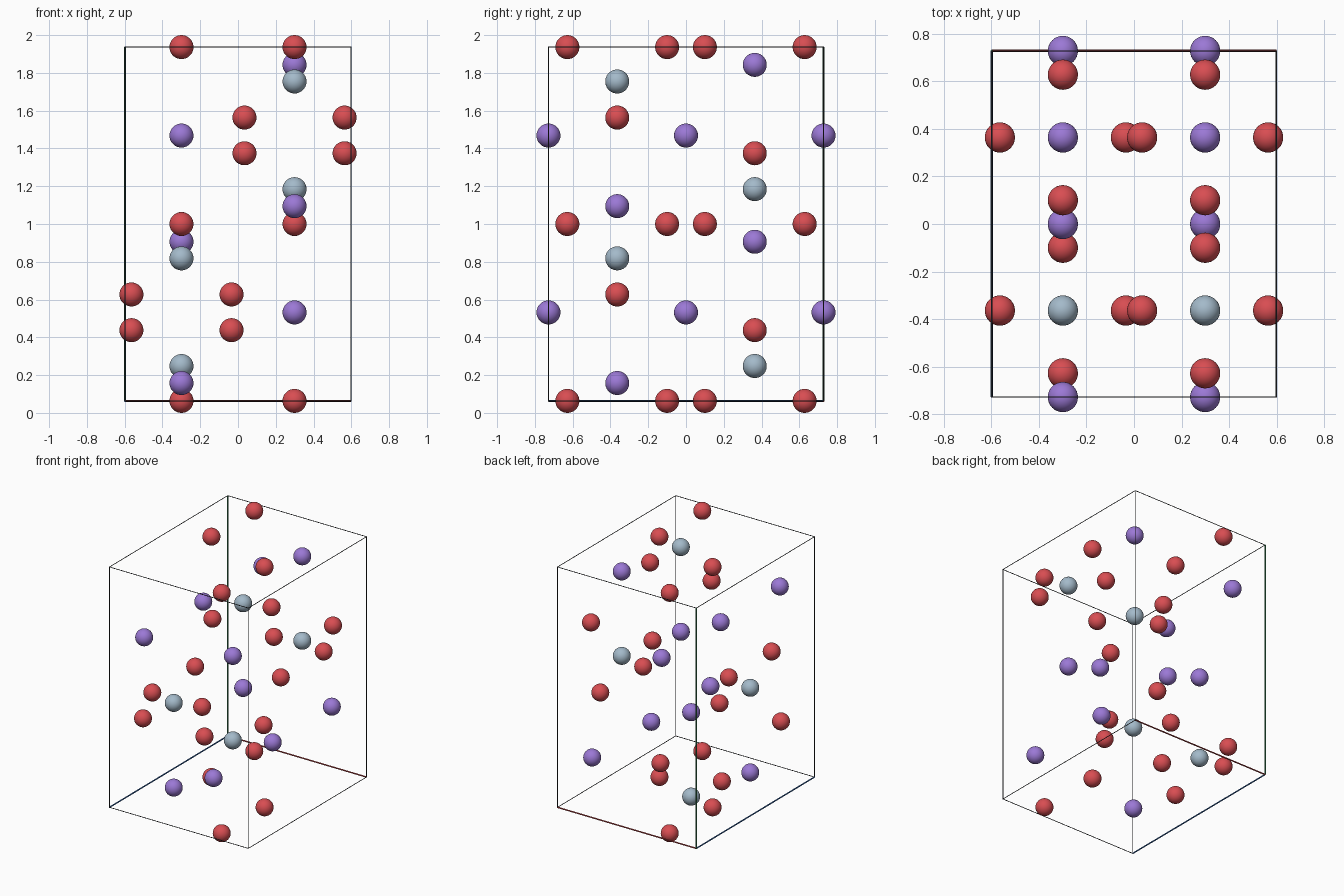
import bpy, bmesh
from mathutils import Vector

if "Cube" in bpy.data.objects:
    bpy.data.objects.remove(bpy.data.objects["Cube"])

# Cell box: half width, half depth, bottom and height
HX, HY, Z0, H = 0.5985, 0.728, 0.0635, 1.873
R = 0.0635                      # ball radius
QX, QY = HX / 2, HY / 2         # quarter planes the balls sit on


def material(name, rgb):
    m = bpy.data.materials.new(name)
    m.diffuse_color = (*rgb, 1)
    m.use_nodes = True
    m.node_tree.nodes["Principled BSDF"].inputs["Base Color"].default_value = m.diffuse_color
    return m


def link(name, mesh, loc=(0, 0, 0)):
    ob = bpy.data.objects.new(name, mesh)
    ob.location = loc
    bpy.context.collection.objects.link(ob)
    return ob


def ball_mesh(name, mat):
    bm = bmesh.new()
    bmesh.ops.create_uvsphere(bm, u_segments=32, v_segments=18, radius=R)
    for f in bm.faces:
        f.smooth = True
    me = bpy.data.meshes.new(name)
    bm.to_mesh(me)
    bm.free()
    me.materials.append(mat)
    return me


def rod(name, a, b, r, mat):
    a, b = Vector(a), Vector(b)
    d = b - a
    bm = bmesh.new()
    bmesh.ops.create_cone(bm, cap_ends=True, segments=12,
                          radius1=r, radius2=r, depth=d.length)
    for f in bm.faces:
        f.smooth = len(f.verts) == 4
    me = bpy.data.meshes.new(name)
    bm.to_mesh(me)
    bm.free()
    me.materials.append(mat)
    ob = link(name, me, (a + b) / 2)
    ob.rotation_mode = 'QUATERNION'
    ob.rotation_quaternion = d.to_track_quat('Z', 'Y')


red = material("ball red", (0.69, 0.075, 0.085))
purple = material("ball purple", (0.33, 0.19, 0.67))
grey = material("ball blue grey", (0.37, 0.49, 0.59))
dark = material("edge dark", (0.04, 0.045, 0.05))
axis_red = material("axis red", (0.50, 0.06, 0.06))
axis_green = material("axis green", (0.05, 0.28, 0.11))
axis_blue = material("axis blue", (0.04, 0.16, 0.48))

# Balls of the left half cell; each repeats half a cell right and up
purple_pts = [(-QX, -QY, 0.158), (-QX, QY, 0.906)]
purple_pts += [(-QX, y, Z0 + 0.75 * H) for y in (-HY, 0, HY)]
grey_pts = [(-QX, QY, 0.248), (-QX, -QY, 0.818)]
red_pts = []
for s in (-1, 1):
    red_pts += [(-QX + s * 0.265, -QY, 0.627), (-QX + s * 0.265, QY, 0.438)]
    red_pts += [(-QX, QY + s * 0.264, Z0), (-QX, QY + s * 0.264, Z0 + H)]
    red_pts += [(-QX, -QY + s * 0.264, Z0 + H / 2)]

for name, mat, pts in (("purple_ball", purple, purple_pts),
                       ("grey_ball", grey, grey_pts),
                       ("red_ball", red, red_pts)):
    me = ball_mesh(name, mat)
    for x, y, z in pts:
        link(name, me, (x, y, z))
        # shifted copies that still lie inside the cell
        for dz in (-H / 2, H / 2):
            if Z0 - 0.01 < z + dz < Z0 + H + 0.01:
                link(name, me, (x + HX, y, z + dz))

# Cell frame: nine thin edges and three thicker coloured axes at one corner
X, Y, Z = (-HX, HX), (HY, -HY), (Z0, Z0 + H)
for i in (0, 1):
    for j in (0, 1):
        axis = i == 0 and j == 0
        r = 0.005 if axis else 0.0025
        kind = "axis" if axis else "cell_edge"
        rod(kind + "_width", (X[0], Y[i], Z[j]), (X[1], Y[i], Z[j]), r, axis_red if axis else dark)
        rod(kind + "_depth", (X[i], Y[0], Z[j]), (X[i], Y[1], Z[j]), r, axis_blue if axis else dark)
        rod(kind + "_height", (X[i], Y[j], Z[0]), (X[i], Y[j], Z[1]), r, axis_green if axis else dark)
